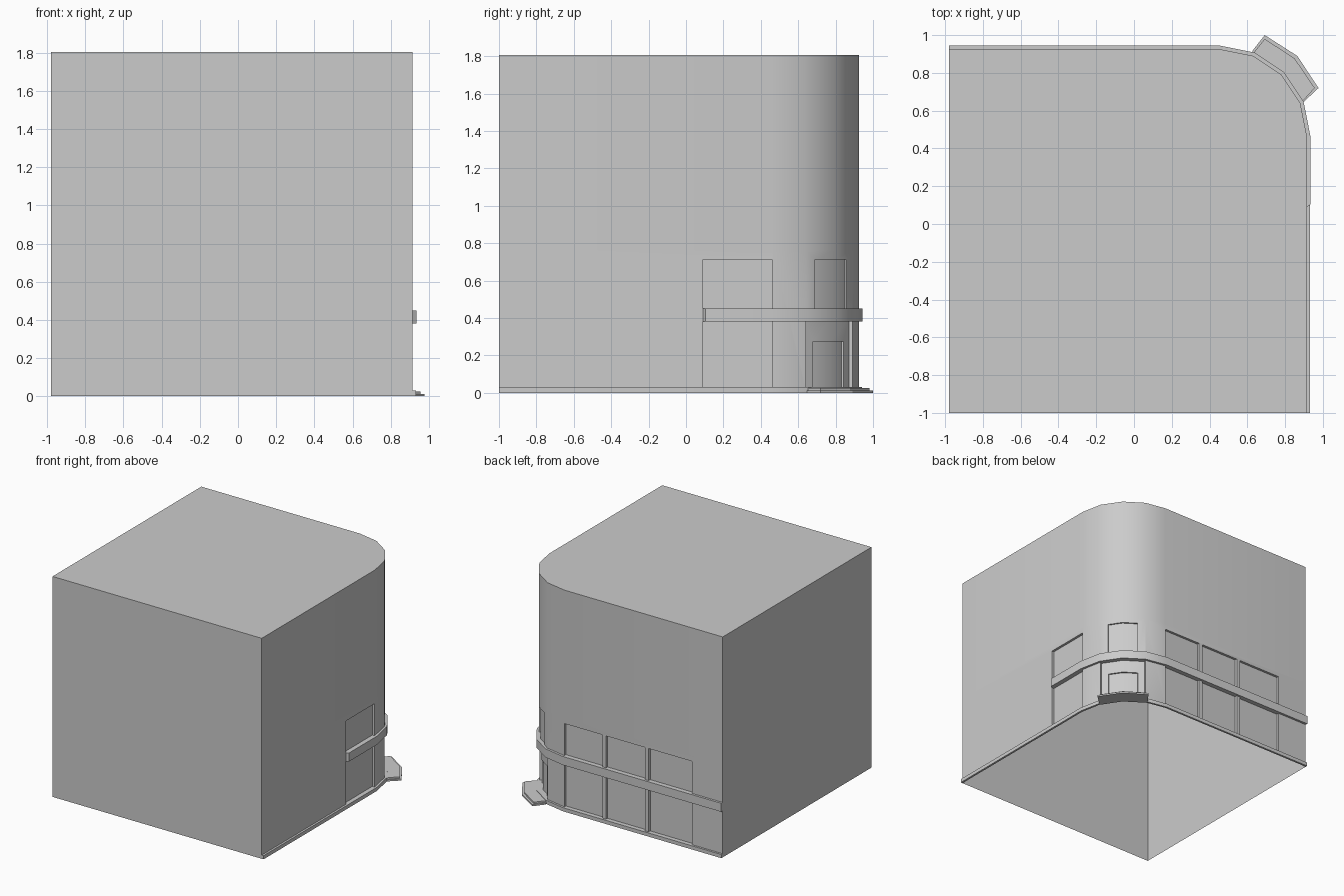
import bpy, bmesh, math

if "Cube" in bpy.data.objects:
    bpy.data.objects.remove(bpy.data.objects["Cube"])

CX, CY, R = 0.455, 0.465, 0.46        # centre and radius of the rounded corner
X0, Y0, TOP = -0.98, -1.0, 1.805
DEPTH, LIP = 0.02, 0.019
STEP = 22.5                           # corner is four flat segments


def arc(r, a):
    """Point at angle a on the four-segment corner polygon of radius r."""
    k = min(int(a // STEP), 3)
    t = a / STEP - k
    p, q = [(CX + r * math.cos(math.radians(STEP * j)),
             CY + r * math.sin(math.radians(STEP * j))) for j in (k, k + 1)]
    return (p[0] + (q[0] - p[0]) * t, p[1] + (q[1] - p[1]) * t)


def wall_path(r, y_start):
    return [(CX + r, y_start)] + [arc(r, STEP * i) for i in range(5)] + [(X0, CY + r)]


def prism(name, pts, z0, z1, loop_z=None):
    bm = bmesh.new()
    face = bm.faces.new([bm.verts.new((x, y, z0)) for x, y in pts])
    ext = bmesh.ops.extrude_face_region(bm, geom=[face])
    for v in ext["geom"]:
        if isinstance(v, bmesh.types.BMVert):
            v.co.z = z1
    if loop_z:
        bmesh.ops.bisect_plane(bm, geom=bm.verts[:] + bm.edges[:] + bm.faces[:],
                               plane_co=(0, 0, loop_z), plane_no=(0, 0, 1))
    bmesh.ops.recalc_face_normals(bm, faces=bm.faces)
    me = bpy.data.meshes.new(name)
    bm.to_mesh(me)
    bm.free()
    ob = bpy.data.objects.new(name, me)
    bpy.context.collection.objects.link(ob)
    return ob


def activate(ob):
    bpy.ops.object.select_all(action='DESELECT')
    ob.select_set(True)
    bpy.context.view_layer.objects.active = ob


def cut(body, pts, z0, z1):
    cutter = prism("cutter", pts, z0, z1)
    cutter.hide_render = True
    mod = body.modifiers.new("recess", 'BOOLEAN')
    mod.operation, mod.solver, mod.object = 'DIFFERENCE', 'EXACT', cutter
    activate(body)
    bpy.ops.object.modifier_apply(modifier=mod.name)
    bpy.data.objects.remove(cutter)


def rect(xa, xb, ya, yb):
    return [(xa, ya), (xb, ya), (xb, yb), (xa, yb)]


def arc_cut(body, angles, depth, z0, z1):
    inner = [arc(R - depth, a) for a in angles]
    outer = [arc(R + 0.1, a) for a in reversed(angles)]
    cut(body, inner + outer, z0, z1)


# main building block, with an edge loop above the windows for clean shading
body = prism("building", wall_path(R, Y0) + [(X0, Y0)], 0, TOP, 0.76)

# tall shop windows: one on the right, three on the back
cut(body, rect(CX + R - DEPTH, 1.1, 0.09, 0.46), 0.03, 0.712)
for xa, xb in ((0.11, 0.455), (-0.275, 0.077), (-0.702, -0.31)):
    cut(body, rect(xa, xb, CY + R - DEPTH, 1.1), 0.03, 0.712)

# corner entrance, door and window above
arc_cut(body, [22.5, 45, 67.5], DEPTH, 0.03, 0.40)
arc_cut(body, [29.5, 45, 60.5], DEPTH + 0.012, 0.03, 0.275)
arc_cut(body, [30, 45, 60], 0.012, 0.43, 0.712)

# the block is a shell, open underneath
bm = bmesh.new()
bm.from_mesh(body.data)
bottom = [f for f in bm.faces if all(v.co.z < 0.001 for v in f.verts)]
bmesh.ops.delete(bm, geom=bottom, context='FACES_ONLY')
bm.to_mesh(body.data)
bm.free()

# plinth and band wrapping the right and back walls
plinth = prism("plinth", wall_path(R + LIP - 0.002, Y0) + wall_path(R, Y0)[::-1], 0, 0.03)
band = prism("band", wall_path(R + LIP, 0.103) + wall_path(R - DEPTH, 0.09)[::-1]
             + [(CX + R, 0.09)], 0.38, 0.45)

# two entrance steps at the corner
inner = [arc(R - 0.005, a) for a in (67.5, 45, 22.5)]
prism("lower_step", [(0.977, 0.72), (0.864, 0.89), (0.692, 1.0), (0.628, 0.918)]
      + inner + [(0.9, 0.648)], 0, 0.013)
prism("upper_step", [(0.957, 0.72), (0.85, 0.877), (0.692, 0.98), (0.636, 0.91)]
      + inner + [(0.9, 0.658)], 0.013, 0.026)

# smooth corner shading
for ob in (body, plinth, band):
    activate(ob)
    bpy.ops.object.shade_smooth_by_angle(angle=math.radians(30))
